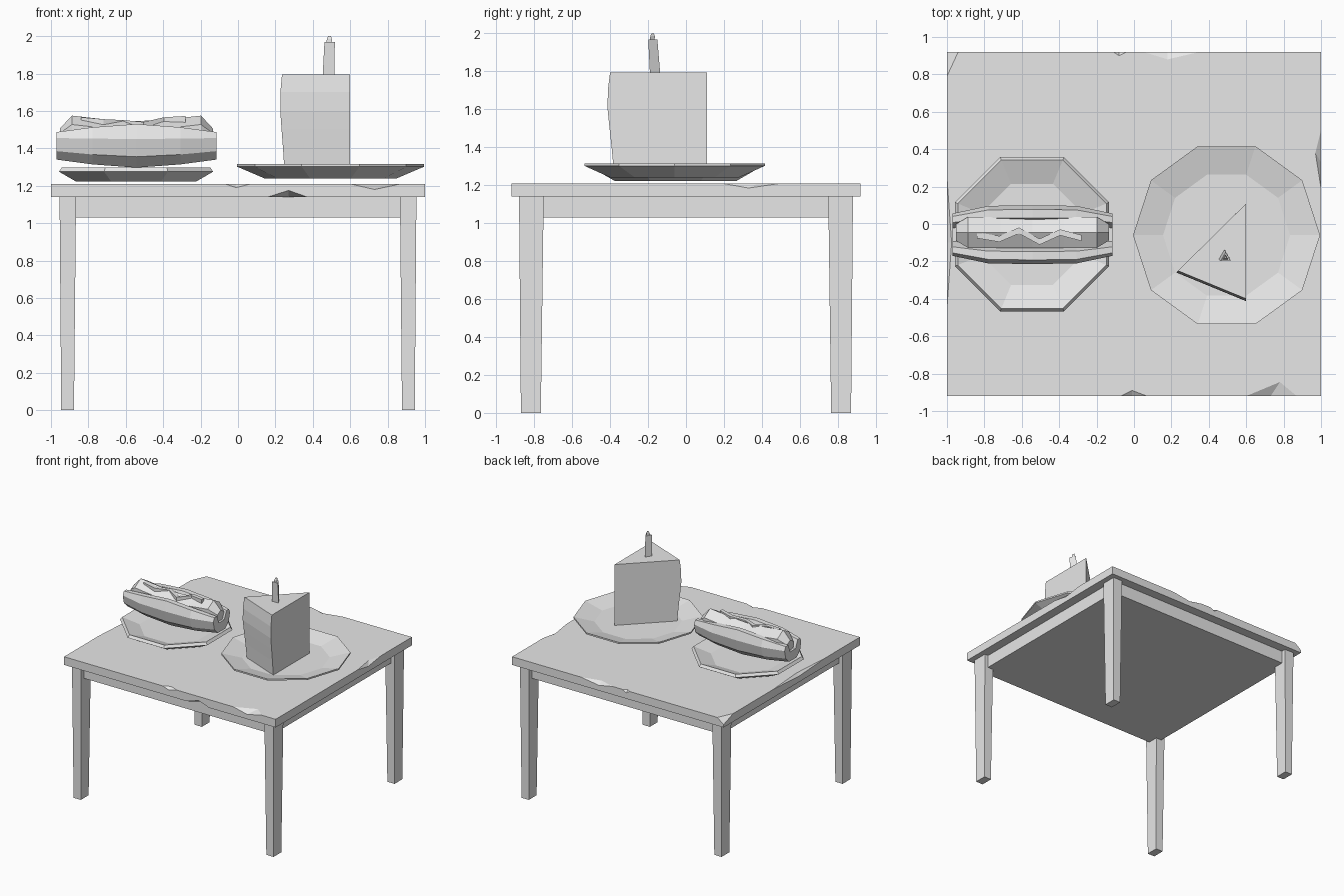
import bpy, bmesh, math
from mathutils import Vector

if "Cube" in bpy.data.objects:
    bpy.data.objects.remove(bpy.data.objects["Cube"])

grey = bpy.data.materials.new("plain_grey")
grey.diffuse_color = (0.8, 0.8, 0.8, 1)
grey.use_nodes = True
grey.node_tree.nodes["Principled BSDF"].inputs["Base Color"].default_value = grey.diffuse_color


def finish(name, bm):
    bmesh.ops.recalc_face_normals(bm, faces=bm.faces[:])
    me = bpy.data.meshes.new(name)
    bm.to_mesh(me)
    bm.free()
    me.materials.append(grey)
    ob = bpy.data.objects.new(name, me)
    bpy.context.collection.objects.link(ob)
    return ob


def loft(name, rings):
    """Skin a list of equal-length point rings and cap both ends."""
    bm = bmesh.new()
    vs = [[bm.verts.new(p) for p in r] for r in rings]
    n = len(rings[0])
    for a, b in zip(vs, vs[1:]):
        for i in range(n):
            j = (i + 1) % n
            bm.faces.new((a[i], a[j], b[j], b[i]))
    bm.faces.new(vs[0])
    bm.faces.new(vs[-1])
    return finish(name, bm)


def rect(x0, x1, y0, y1, z):
    return [(x0, y0, z), (x1, y0, z), (x1, y1, z), (x0, y1, z)]


def ngon(cx, cy, r, z, n, start=0.0):
    return [(cx + r * math.cos(start + math.tau * i / n),
             cy + r * math.sin(start + math.tau * i / n), z) for i in range(n)]


# --- table top with chipped edges ---
TOP, BOT = 1.21, 1.14
top = loft("table_top", [rect(-1, 1, -.92, .92, BOT), rect(-1, 1, -.92, .92, TOP)])


def chip(a, b, c, d):
    """Cut away the wedge between edge points a, b, a point c on the flat face and d on the side."""
    a, b, c, d = map(Vector, (a, b, c, d))
    m = (c + d) / 2
    t = c - d
    pts = [m + (a - m) * 2.2, m + (b - m) * 2.2, c + t * 1.5, d - t * 1.5]
    bm = bmesh.new()
    v = [bm.verts.new(p) for p in pts]
    for i, j, k in ((0, 1, 2), (0, 1, 3), (0, 2, 3), (1, 2, 3)):
        bm.faces.new((v[i], v[j], v[k]))
    cutter = finish("chip_cutter", bm)
    cutter.hide_render = True
    mod = top.modifiers.new("chip", "BOOLEAN")
    mod.operation = "DIFFERENCE"
    mod.solver = "EXACT"
    mod.object = cutter
    return cutter


cutters = [
    chip((-.07, -.92, TOP), (.07, -.92, TOP), (-.01, -.89, TOP), (-.01, -.92, 1.19)),
    chip((.6, -.92, TOP), (.87, -.92, TOP), (.78, -.845, TOP), (.73, -.92, 1.18)),
    chip((.16, -.92, BOT), (.37, -.92, BOT), (.27, -.85, BOT), (.27, -.92, 1.175)),
    chip((.05, .92, TOP), (.35, .92, TOP), (.18, .88, TOP), (.18, .92, 1.185)),
    chip((-.11, .92, TOP), (-.04, .92, TOP), (-.08, .90, TOP), (-.08, .92, 1.19)),
    chip((1, .19, TOP), (1, .5, TOP), (.97, .38, TOP), (1, .33, 1.185)),
    chip((-1, -.45, TOP), (-1, .25, TOP), (-.975, -.1, TOP), (-1, -.1, 1.19)),
    chip((-1, .79, TOP), (-.94, .92, TOP), (-.97, .855, TOP), (-1, .92, 1.165)),
]
# Corner chip is a single slanted plane instead of a wedge
top.modifiers.remove(top.modifiers[-1])
bpy.data.objects.remove(cutters.pop())
bm = bmesh.new()
bm.from_mesh(top.data)
p, q, r = Vector((-1, .79, TOP)), Vector((-.94, .92, TOP)), Vector((-1, .92, 1.165))
nrm = (q - p).cross(r - p).normalized()
if nrm.dot(Vector((-1, .92, TOP)) - p) < 0:
    nrm = -nrm
bmesh.ops.bisect_plane(bm, geom=bm.verts[:] + bm.edges[:] + bm.faces[:],
                       plane_co=p, plane_no=nrm, clear_outer=True)
bmesh.ops.holes_fill(bm, edges=[e for e in bm.edges if e.is_boundary])
bmesh.ops.recalc_face_normals(bm, faces=bm.faces[:])
bm.to_mesh(top.data)
bm.free()
# Bake the cuts and drop the cutters
me = bpy.data.meshes.new_from_object(top.evaluated_get(bpy.context.evaluated_depsgraph_get()))
top.modifiers.clear()
top.data = me
for c in cutters:
    bpy.data.objects.remove(c)

# --- apron and tapered legs ---
loft("apron", [rect(-.92, .92, -.84, .84, 1.03), rect(-.92, .92, -.84, .84, BOT)])
for sx in (-1, 1):
    for sy in (-1, 1):
        loft("leg", [rect(sx * .877, sx * .945, sy * .765, sy * .87, 0),
                     rect(sx * .866, sx * .954, sy * .75, sy * .88, BOT)])

# --- plates: bottom, rim underside, rim top, well ---
loft("cake_plate", [ngon(.495, -.06, r, z, 10) for r, z in
                    ((.355, 1.24), (.5, 1.302), (.5, 1.315), (.34, 1.275))])
K = 1 / math.cos(math.pi / 8)
loft("hot_dog_plate", [ngon(-.545, -.055, r * K, z, 8, math.pi / 8) for r, z in
                       ((.32, 1.222), (.412, 1.275), (.397, 1.297), (.27, 1.25))])

# --- cake slice with a slightly bulging front ---
loft("cake_slice", [[(.6, .11, z), (.235 - d * .7, -.25 - d * .7, z), (.6, -.4 - d, z)]
                    for z, d in ((1.27, -.02), (1.40, -.008), (1.50, .003), (1.60, .013),
                                 (1.70, .012), (1.795, 0))])

# --- leaning three-sided candle and wick ---
UP = math.pi / 2
loft("candle", [ngon(.484, -.172, .036, 1.79, 3, UP), ngon(.490, -.183, .032, 1.968, 3, UP)])
loft("wick", [ngon(.486, -.182, .016, 1.96, 3, UP), ngon(.489, -.180, .016, 1.985, 3, UP),
              ngon(.489, -.178, .008, 2.0, 3, UP)])

# --- hot dog bun: half section (y offset, middle z, end z) mirrored, lofted along x ---
CX, CY = -.543, -.057
half = [(.07, 1.297, 1.34), (.135, 1.355, 1.385), (.157, 1.45, 1.455),
        (.135, 1.53, 1.487), (.09, 1.53, 1.487), (.05, 1.42, 1.42)]
rings = []
for x, w, t in ((-.428, .72, 1), (-.235, .98, .4), (0, 1, 0), (.235, .98, .4), (.428, .72, 1)):
    side = [(y * w, zm + (ze - zm) * t) for y, zm, ze in half]
    rings.append([(CX + x, CY + y, z) for y, z in side] +
                 [(CX + x, CY - y, z) for y, z in reversed(side)])
loft("bun", rings)

# --- six-sided sausage with raised ends ---
rings = []
for x, r, z in ((-.41, .05, 1.455), (-.345, .095, 1.48), (-.17, .095, 1.46), (0, .095, 1.45),
                (.17, .095, 1.46), (.345, .095, 1.48), (.41, .05, 1.455)):
    rings.append([(CX + x, CY + .012 + r * math.sin(math.tau * i / 6),
                   z + r * math.cos(math.tau * i / 6)) for i in range(6)])
loft("sausage", rings)

# --- zigzag sauce ribbon ---
path = [(-.84, -.06, 1.56), (-.72, -.08, 1.55), (-.615, -.035, 1.545),
        (-.505, -.095, 1.535), (-.395, -.045, 1.56), (-.28, -.075, 1.567)]
loft("sauce", [[(x, y - .016, z - .03), (x, y + .016, z - .03),
                (x, y + .016, z + .006), (x, y - .016, z + .006)] for x, y, z in path])
